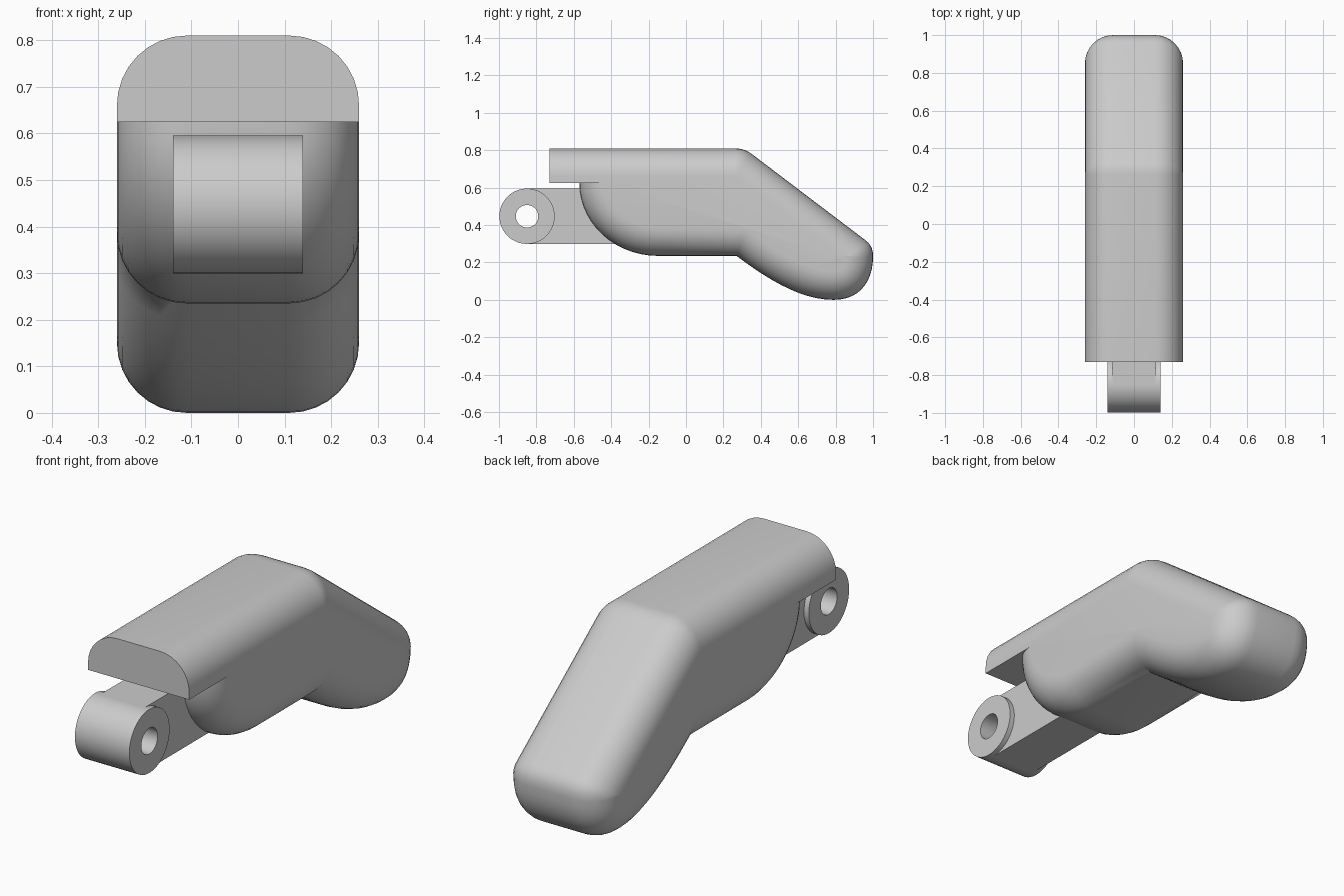
import bpy, bmesh, math
from mathutils import Vector as V
from mathutils.geometry import interpolate_bezier

cube = bpy.data.objects.get("Cube")
if cube:
    bpy.data.objects.remove(cube, do_unlink=True)

grey = bpy.data.materials.new("plain grey")
grey.use_nodes = True
GREY = (0.6, 0.6, 0.6, 1)
grey.diffuse_color = GREY
grey.node_tree.nodes["Principled BSDF"].inputs["Base Color"].default_value = GREY


def make_object(name, bm):
    bmesh.ops.remove_doubles(bm, verts=bm.verts, dist=0.0005)
    bmesh.ops.recalc_face_normals(bm, faces=bm.faces)
    mesh = bpy.data.meshes.new(name)
    bm.to_mesh(mesh)
    bm.free()
    mesh.materials.append(grey)
    obj = bpy.data.objects.new(name, mesh)
    bpy.context.scene.collection.objects.link(obj)
    bpy.ops.object.select_all(action='DESELECT')
    obj.select_set(True)
    bpy.context.view_layer.objects.active = obj
    bpy.ops.object.shade_smooth_by_angle(angle=math.radians(32))
    return obj


def bridge(bm, rings, closed=False):
    """Join rings of vertices with quads; cap the ends unless closed."""
    pairs = list(zip(rings, rings[1:]))
    if closed:
        pairs.append((rings[-1], rings[0]))
    else:
        bm.faces.new(rings[0])
        bm.faces.new(rings[-1])
    for a, b in pairs:
        for i in range(len(a)):
            j = (i + 1) % len(a)
            bm.faces.new((a[i], a[j], b[j], b[i]))


def curve(*pts, n=12):
    return [V((p.x, p.y)) for p in interpolate_bezier(*[V((*p, 0)) for p in pts], n)]


# Side outline of the body (y, z), clockwise from the underside of the lip
HALF_WIDTH, ROUND = 0.26, 0.15
lip = [V((-0.73, 0.625)), V((-0.73, 0.81))]
corners = [V((0.312, 0.81)), V((1.0, 0.288))]
heel = curve((1.0, 0.23), (1.0, 0.1), (0.93, 0), (0.79, 0))
sole = curve((0.79, 0), (0.62, 0), (0.45, 0.1), (0.27, 0.235))[1:]
belly = [V((-0.15 - 0.42 * math.sin(a), 0.625 - 0.39 * math.cos(a)))
         for a in [math.pi / 2 * i / 14 for i in range(15)]]
outline = lip + corners + heel + sole + belly


def inset(i):
    """Mitred inward offset of an outline point."""
    p, q, r = outline[i - 1], outline[i], outline[(i + 1) % len(outline)]
    a, b = (q - p).normalized(), (r - q).normalized()
    n1, n2 = V((a.y, -a.x)), V((b.y, -b.x))
    return q + (n1 + n2) * ROUND / (1 + n1.dot(n2))


# Pair each outer point with its inner point; rounded corners share one
pairs = []
for i, q in enumerate(outline):
    if i == 0:
        pairs.append((q, q))                                # lip edge stays flat
    elif i == 1:
        pairs.append((q, q - V((0, ROUND))))
    elif i == len(outline) - 1:
        pairs.append((q, q + V((ROUND, 0))))
    elif q in corners:
        s = q + (outline[i - 1] - q).normalized() * 0.05
        e = q + (outline[i + 1] - q).normalized() * 0.05
        for t in [k / 5 for k in range(6)]:
            pairs.append((s * (1 - t) ** 2 + q * 2 * t * (1 - t) + e * t * t, inset(i)))
    else:
        pairs.append((q, inset(i)))

# Body: the outline shrinks towards both sides for fully rounded edges
angles = [math.pi / 2 * k / 8 for k in range(9)]
steps = [(-1, a) for a in reversed(angles)] + [(1, a) for a in angles]
bm = bmesh.new()
rings = []
for side, a in steps:
    x = side * (HALF_WIDTH - ROUND + ROUND * math.sin(a))
    rings.append([bm.verts.new((x, *o.lerp(n, 1 - math.cos(a)))) for o, n in pairs])
bridge(bm, rings)
make_object("body", bm)

# Hinge barrel with a through hole
HINGE_Y, HINGE_Z, R, HOLE, BARREL = -0.85, 0.447, 0.148, 0.06, 0.14
bm = bmesh.new()
rings = []
for k in range(48):
    a = 2 * math.pi * k / 48
    rings.append([bm.verts.new((x, HINGE_Y + r * math.cos(a), HINGE_Z + r * math.sin(a)))
                  for x, r in ((-BARREL, HOLE), (-BARREL, R), (BARREL, R), (BARREL, HOLE))])
bridge(bm, rings, closed=True)
make_object("hinge_barrel", bm)

# Arm joining the barrel to the body, notched to leave the hole clear
arm = [(HINGE_Y, R), (-0.25, R), (-0.25, -R), (HINGE_Y, -R), (-0.76, -0.05), (-0.76, 0.05)]
bm = bmesh.new()
bridge(bm, [[bm.verts.new((x, y, HINGE_Z + z)) for y, z in arm] for x in (-0.115, 0.115)])
make_object("hinge_arm", bm)
